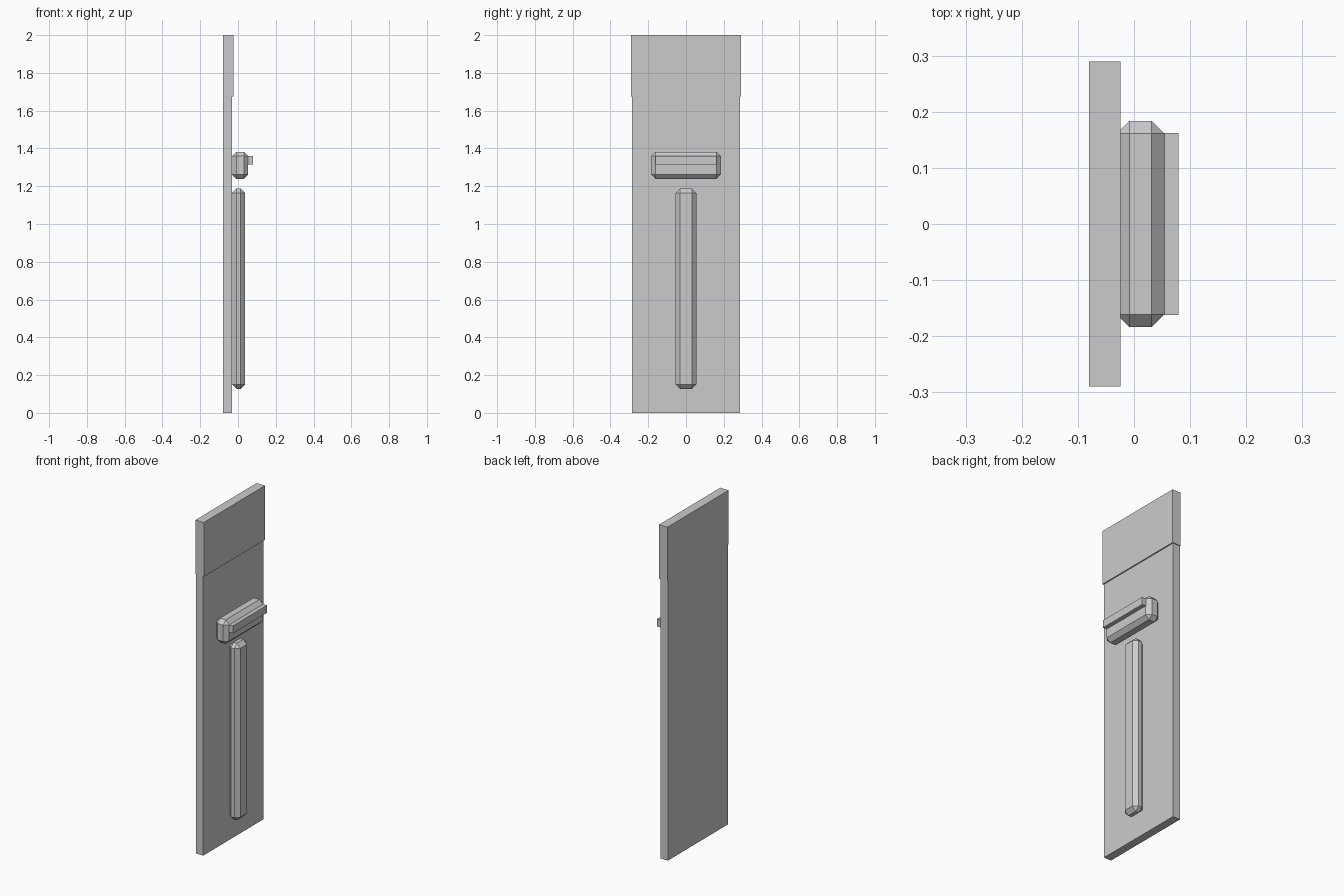
import bpy, bmesh
from mathutils import Vector

if "Cube" in bpy.data.objects:
    bpy.data.objects.remove(bpy.data.objects["Cube"])


def box(name, lo, hi, chamfer=0.0):
    """Box between two corners, optionally with one-segment chamfered edges."""
    lo, hi = Vector(lo), Vector(hi)
    bm = bmesh.new()
    bmesh.ops.create_cube(bm, size=1.0)
    for v in bm.verts:
        v.co = Vector(c * s for c, s in zip(v.co, hi - lo)) + (lo + hi) / 2
    if chamfer:
        bmesh.ops.bevel(bm, geom=bm.edges[:], offset=chamfer, segments=1,
                        profile=0.5, affect='EDGES')
    mesh = bpy.data.meshes.new(name)
    bm.to_mesh(mesh)
    bm.free()
    obj = bpy.data.objects.new(name, mesh)
    bpy.context.collection.objects.link(obj)
    return obj


BACK, FRONT = -0.08, -0.031   # panel thickness along x
SPLIT = 1.675                 # height where the top section begins

# Tall panel, with a slightly larger top section flush at the back
box("lower_panel", (BACK, -0.285, 0), (FRONT, 0.285, SPLIT))
box("upper_panel", (BACK, -0.29, SPLIT), (-0.024, 0.29, 2.0))

# Chamfered vertical rib
box("vertical_rib", (FRONT - 0.001, -0.055, 0.127), (0.038, 0.055, 1.188), 0.024)

# Chamfered crossbar with a slim ledge on its face
box("crossbar", (FRONT, -0.184, 1.238), (0.054, 0.184, 1.382), 0.023)
box("crossbar_ledge", (0.03, -0.162, 1.314), (0.079, 0.162, 1.359))
